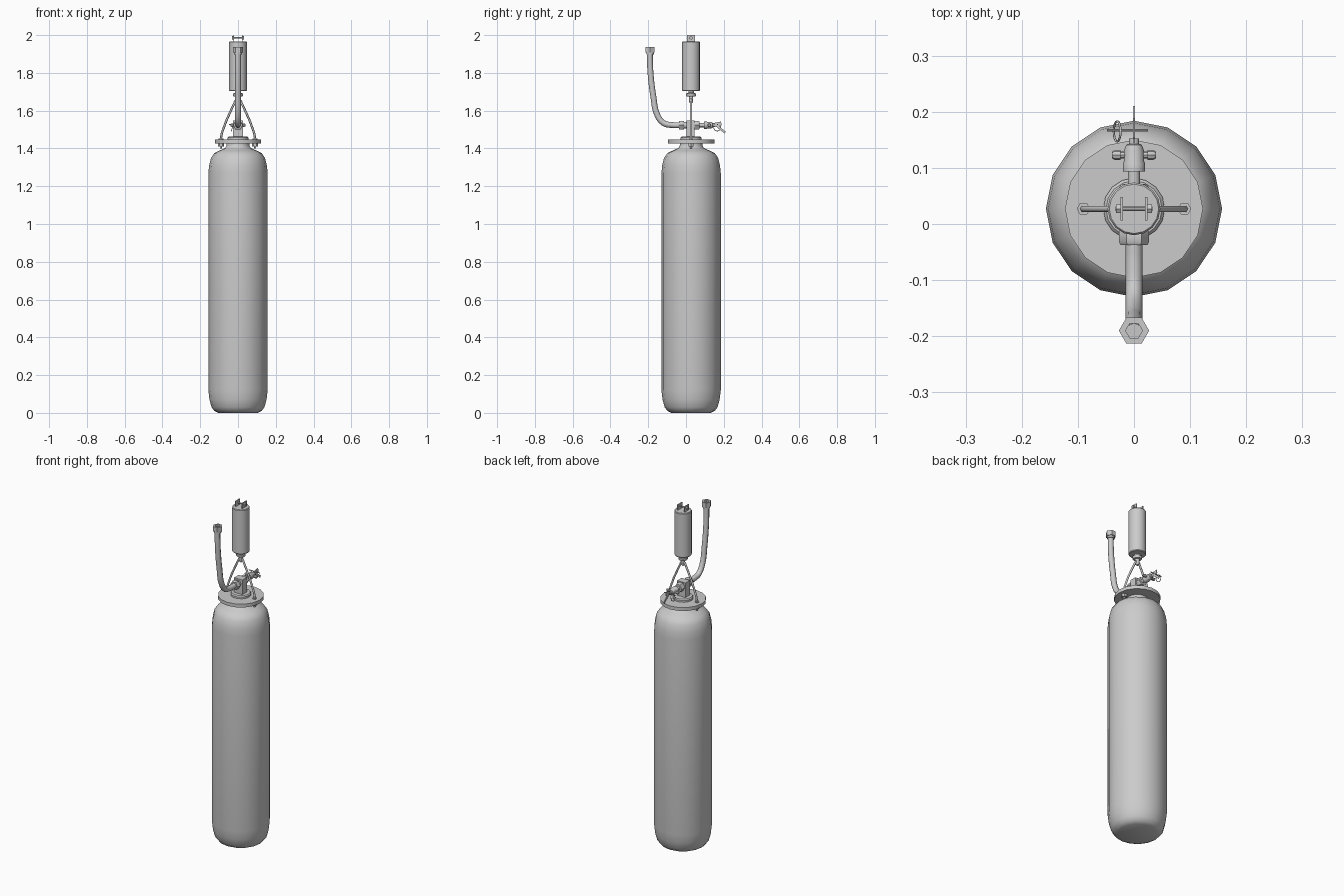
import bpy, bmesh, math
from mathutils import Vector, Matrix

if "Cube" in bpy.data.objects:
    bpy.data.objects.remove(bpy.data.objects["Cube"])

CY = 0.027  # y of the main axis


def finish(name, bm, angle=35):
    bmesh.ops.recalc_face_normals(bm, faces=bm.faces)
    me = bpy.data.meshes.new(name)
    bm.to_mesh(me)
    bm.free()
    ob = bpy.data.objects.new(name, me)
    bpy.context.collection.objects.link(ob)
    bpy.ops.object.select_all(action='DESELECT')
    ob.select_set(True)
    bpy.context.view_layer.objects.active = ob
    bpy.ops.object.shade_smooth_by_angle(angle=math.radians(angle))
    return ob


def lathe(name, profile, origin=(0, CY, 0), axis=(0, 0, 1), sides=16, closed=False):
    """Revolve (radius, height) points about an axis; closed joins last ring to first."""
    rot = Vector((0, 0, 1)).rotation_difference(Vector(axis)).to_matrix()
    bm = bmesh.new()
    rings = [[bm.verts.new(Vector(origin) + rot @ Vector((
        r * math.cos(math.tau * i / sides), r * math.sin(math.tau * i / sides), h)))
        for i in range(sides)] for r, h in profile]
    pairs = list(zip(rings, rings[1:])) + ([(rings[-1], rings[0])] if closed else [])
    for a, b in pairs:
        for i in range(sides):
            j = (i + 1) % sides
            bm.faces.new((a[i], a[j], b[j], b[i]))
    if not closed:
        bm.faces.new(rings[0])
        bm.faces.new(rings[-1])
    return finish(name, bm)


def rod(name, a, b, r, sides=8):
    a, b = Vector(a), Vector(b)
    return lathe(name, [(r, 0), (r, (b - a).length)], a, (b - a).normalized(), sides)


def box(name, centre, size, rot_x=0):
    bm = bmesh.new()
    bmesh.ops.create_cube(bm, size=1, matrix=Matrix.Translation(centre)
                          @ Matrix.Rotation(rot_x, 4, 'X') @ Matrix.Diagonal((*size, 1)))
    return finish(name, bm)


def tube(name, points, r, res=2, steps=4, cyclic=False):
    """Smooth round tube through points."""
    cu = bpy.data.curves.new(name, 'CURVE')
    cu.dimensions = '3D'
    cu.bevel_depth, cu.bevel_resolution = r, res
    cu.resolution_u, cu.use_fill_caps = steps, True
    sp = cu.splines.new('BEZIER')
    sp.bezier_points.add(len(points) - 1)
    sp.use_cyclic_u = cyclic
    for bp, p in zip(sp.bezier_points, points):
        bp.co = p
        bp.handle_left_type = bp.handle_right_type = 'AUTO'
    ob = bpy.data.objects.new(name, cu)
    bpy.context.collection.objects.link(ob)
    return ob


# Gas bottle, cover plate and hub
lathe("bottle", [(0.105, 0), (0.125, 0.01), (0.14, 0.03), (0.151, 0.07), (0.157, 0.12),
                 (0.157, 1.27), (0.153, 1.31), (0.143, 1.35), (0.125, 1.376),
                 (0.095, 1.39), (0.068, 1.402), (0.06, 1.415), (0.06, 1.43)])
lathe("cover_plate", [(0.123, 1.427), (0.123, 1.447)])
lathe("hub", [(0.055, 1.446), (0.055, 1.457), (0.05, 1.463)])
box("valve_block", (0, 0.023, 1.504), (0.054, 0.042, 0.09))

# Outlet fittings and hose
Y = (0, 1, 0)
Z = 1.523
lathe("outlet_nut", [(0.024, -0.037), (0.027, -0.032), (0.027, -0.014), (0.024, -0.01)],
      (0, 0, Z), Y, 6)
rod("outlet_stub", (0, -0.015, Z), (0, 0.01, Z), 0.018, 12)
tube("hose", [(0, -0.03, Z), (0, -0.075, 1.524), (0, -0.12, 1.535), (0, -0.155, 1.585),
              (0, -0.172, 1.67), (0, -0.188, 1.80), (0, -0.192, 1.918)], 0.0155)
lathe("hose_end_nut", [(0.027, 1.908), (0.027, 1.936), (0.015, 1.936), (0.015, 1.908)],
      (0, -0.19, 0), sides=6, closed=True)
lathe("hose_collar", [(0.02, 1.898), (0.02, 1.91)], (0, -0.19, 0), sides=12)

# Actuator valve at the back
lathe("back_nut", [(0.024, 0.042), (0.026, 0.046), (0.026, 0.066), (0.023, 0.071)],
      (0, 0, Z), Y, 6)
lathe("valve_body", [(0.011, 0.065), (0.011, 0.094), (0.02, 0.094), (0.02, 0.108),
                     (0.018, 0.112), (0.018, 0.13), (0.014, 0.141), (0.009, 0.143),
                     (0.009, 0.152)], (0, 0, Z), Y, 12)
for s in (-1, 1):
    rod("side_port", (s * 0.012, 0.123, Z), (s * 0.028, 0.123, Z), 0.006)
    lathe("side_cap", [(0.009, 0.024), (0.009, 0.034), (0.006, 0.039)],
          (0, 0.123, Z), (s, 0, 0), 8)

# Hand lever with its safety pin and pull ring
box("lever", (0, 0.178, 1.508), (0.004, 0.075, 0.012), -0.7)
box("lever_head", (0, 0.165, 1.527), (0.004, 0.045, 0.022), 0.2)
rod("safety_pin", (-0.048, 0.167, 1.527), (0.025, 0.167, 1.527), 0.0025)
tube("pull_ring", [(-0.03 + 0.006 * math.sin(a), 0.165 + 0.018 * math.cos(a),
                    1.51 + 0.018 * math.sin(a))
                   for a in (i * math.tau / 8 for i in range(8))], 0.002, 1, 2, True)

# Hanger wires and their fixing nuts
for s in (-1, 1):
    tube("hanger_wire", [(s * 0.09, CY, 1.40), (s * 0.09, CY, 1.455), (s * 0.082, CY, 1.492),
                         (s * 0.02, CY, 1.638), (s * 0.011, CY, 1.656), (0, CY, 1.664)], 0.006, 1, 3)
    lathe("lower_nut", [(0.015, 1.41), (0.015, 1.428)], (s * 0.09, CY, 0), sides=6)
    lathe("upper_nut", [(0.012, 1.446), (0.012, 1.452)], (s * 0.09, CY, 0), sides=6)

# Weighing cylinder with lower eye and nut
lathe("eye_stem", [(0.007, 1.64), (0.011, 1.65), (0.011, 1.675), (0.023, 1.675),
                   (0.026, 1.68), (0.026, 1.69), (0.015, 1.695), (0.015, 1.71)], sides=12)
lathe("weighing_cylinder", [(0.044, 1.704), (0.047, 1.708), (0.047, 1.963), (0.044, 1.967)],
      sides=16)

# Top lugs and cross bolt
for s in (-1, 1):
    box("top_lug", (s * 0.022, CY, 1.982), (0.004, 0.042, 0.036))
    lathe("bolt_head", [(0.009, 0.024), (0.009, 0.032)], (0, CY, 1.985), (s, 0, 0), 6)
rod("cross_bolt", (-0.033, CY, 1.985), (0.033, CY, 1.985), 0.004)
